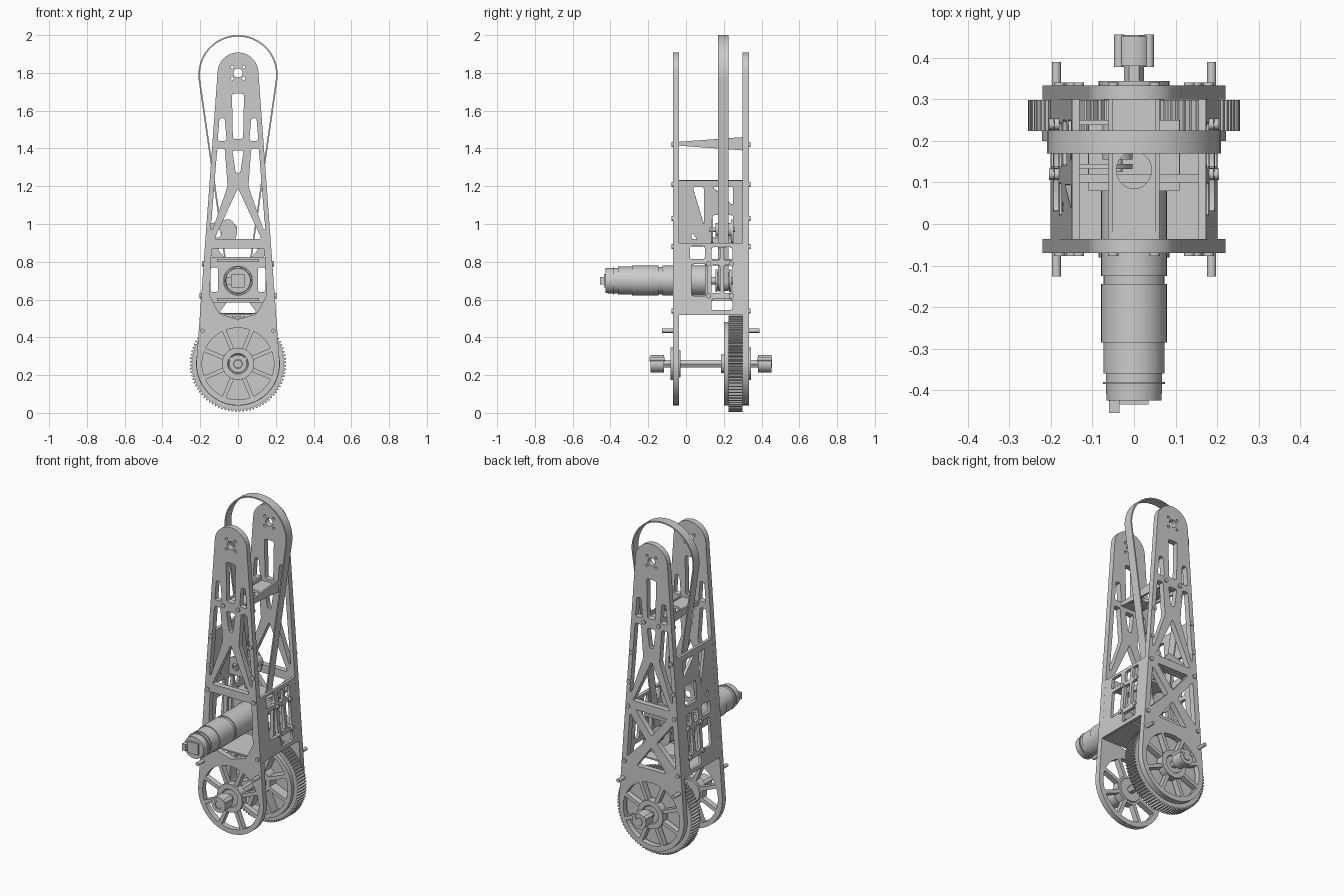
import bpy, bmesh
from math import sin, cos, pi, radians
from mathutils import Matrix, Vector

if "Cube" in bpy.data.objects:
    bpy.data.objects.remove(bpy.data.objects["Cube"])

T = Matrix.Translation
R = Matrix.Rotation


def finish(ob, angle=35):
    bpy.ops.object.select_all(action='DESELECT')
    bpy.context.view_layer.objects.active = ob
    ob.select_set(True)
    if ob.type == 'CURVE':
        bpy.ops.object.convert(target='MESH')
        ob = bpy.context.view_layer.objects.active
    bpy.ops.object.shade_smooth_by_angle(angle=radians(angle))
    return ob


def rounded(pts, r=0.012):
    out = []
    for i, p in enumerate(pts):
        p, a, b = Vector(p), Vector(pts[i - 1]), Vector(pts[(i + 1) % len(pts)])
        a = p + (a - p).normalized() * min(r, 0.4 * (a - p).length)
        b = p + (b - p).normalized() * min(r, 0.4 * (b - p).length)
        out += [a, a * 0.25 + p * 0.5 + b * 0.25, b]
    return out


def arc(cx, cz, r, a0, a1, n):
    return [(cx + r * cos(radians(a0 + (a1 - a0) * i / n)),
             cz + r * sin(radians(a0 + (a1 - a0) * i / n))) for i in range(n + 1)]


def circle(cx, cz, r, n=24):
    return arc(cx, cz, r, 0, 360, n)[:-1]


def rect(a0, b0, a1, b1):
    return [(a0, b0), (a1, b0), (a1, b1), (a0, b1)]


def sectors(cz, r0, r1, count, gap):
    step = 360 / count
    res = []
    for k in range(count):
        m, h = 90 + k * step, step / 2
        g0, g1 = gap / r0 * 28.6, gap / r1 * 28.6
        res.append(arc(0, cz, r1, m - h + g1, m + h - g1, 8) +
                   arc(0, cz, r0, m + h - g0, m - h + g0, 6))
    return res


def flat(name, outer, holes, t, matrix):
    """Filled 2D profile with holes, extruded to thickness t."""
    cu = bpy.data.curves.new(name, 'CURVE')
    cu.dimensions, cu.fill_mode, cu.extrude = '2D', 'BOTH', t / 2
    for loop in [outer] + holes:
        s = cu.splines.new('POLY')
        s.points.add(len(loop) - 1)
        for p, q in zip(s.points, loop):
            p.co = (q[0], q[1], 0, 1)
        s.use_cyclic_u = True
    ob = bpy.data.objects.new(name, cu)
    bpy.context.collection.objects.link(ob)
    ob = finish(ob)
    ob.data.transform(matrix)
    return ob


def xz(y0, y1):
    return T((0, (y0 + y1) / 2, 0)) @ R(pi / 2, 4, 'X')


def yz(x, tilt=0):
    return T((x, 0, 0)) @ R(tilt, 4, 'Y') @ R(pi / 2, 4, 'Z') @ R(pi / 2, 4, 'X')


def lathe(name, x, z, prof, n=40):
    """Solid turned about a y-parallel axis; prof is (y, radius) steps."""
    bm = bmesh.new()
    rings = [[bm.verts.new((x + r * cos(2 * pi * i / n), y, z + r * sin(2 * pi * i / n)))
              for i in range(n)] for y, r in prof]
    for a, b in zip(rings, rings[1:]):
        for i in range(n):
            bm.faces.new((a[i], a[(i + 1) % n], b[(i + 1) % n], b[i]))
    bm.faces.new(rings[0])
    bm.faces.new(rings[-1])
    bmesh.ops.recalc_face_normals(bm, faces=bm.faces)
    me = bpy.data.meshes.new(name)
    bm.to_mesh(me)
    bm.free()
    ob = bpy.data.objects.new(name, me)
    bpy.context.collection.objects.link(ob)
    return finish(ob)


def cyl(name, x, z, r, y0, y1, n=32):
    return lathe(name, x, z, [(y0, r), (y1, r)], n)


def box(name, x0, x1, y0, y1, z0, z1):
    return flat(name, rect(x0, z0, x1, z1), [], y1 - y0, xz(y0, y1))


def mirror(p):
    return [(-x, z) for x, z in p]


def capsule(z0, r0, z1, r1):
    a = math_angle(z0, r0, z1, r1)
    return arc(0, z1, r1, a, 180 - a, 32) + arc(0, z0, r0, 180 - a, 360 + a, 64)


def math_angle(z0, r0, z1, r1):
    from math import asin, degrees
    return degrees(asin((r0 - r1) / (z1 - z0)))


# Side plates with lightening windows
side_holes = [[(0.06, 1.44), (0.108, 1.44), (0.098, 1.56), (0.07, 1.56)],
              [(0.07, 1.40), (0.11, 1.40), (0.128, 1.17), (0.145, 0.97), (0.135, 0.97), (0.055, 1.2)]]
mid_holes = [[(-0.027, 1.45), (0.027, 1.45), (0.032, 1.69), (-0.032, 1.69)],
             [(-0.03, 1.39), (0.03, 1.39), (0.012, 1.27), (-0.012, 1.27)],
             [(0, 1.19), (0.125, 0.92), (-0.125, 0.92)]]
window = [[(-0.14, 0.87), (0.14, 0.87), (0.15, 0.62), (0.10, 0.525), (0, 0.495), (-0.10, 0.525), (-0.15, 0.62)]]
brace = [(0.145, 0.84), (0.035, 0.70), (0.165, 0.57)]
braces = [brace, mirror(brace), [(-0.11, 0.87), (0.11, 0.87), (0, 0.735)],
          [(0, 0.665), (0.10, 0.53), (-0.10, 0.53)]]
common = side_holes + [mirror(h) for h in side_holes] + mid_holes
bolts = [circle(0, 1.8, 0.024)] + [circle(0.03 * a, 1.8 + 0.03 * b, 0.008, 12) for a in (-1, 1) for b in (-1, 1)]
outline = capsule(0.26, 0.22, 1.8, 0.108)
for name, extra, y0, y1 in (("front_plate", window, -0.07, -0.036), ("back_plate", braces, 0.30, 0.334)):
    flat(name, outline, [rounded(h) for h in common + extra] + bolts + sectors(0.26, 0.085, 0.19, 8, 0.022),
         y1 - y0, xz(y0, y1))

# Bolt heads, stop pins and bearings on both plates
for s, y in ((-1, -0.07), (1, 0.334)):
    for x, z in ((0.155, 0.88), (0.133, 1.21), (0.15, 1.03), (0.18, 0.54), (0.05, 1.42)):
        for m in (-1, 1):
            cyl("bolt_head", m * x, z, 0.013, y - 0.01 * s, y + 0.007 * s, 12)
    for m in (-1, 1):
        cyl("stop_pin", m * 0.187, 0.435, 0.011, y - 0.03 * s, y + 0.056 * s, 16)
    lathe("bearing", 0, 0.26, [(y - 0.04 * s, 0.07), (y - 0.01 * s, 0.085), (y + 0.011 * s, 0.085),
                               (y + 0.011 * s, 0.055), (y + 0.004 * s, 0.05)])
    c = y + s * 0.083
    flat("shaft_collar", circle(0, 0.26, 0.046, 32), [circle(0, 0.26, 0.026, 6)], 0.072, xz(c - 0.036, c + 0.036))
    for m in (-1, 1):
        cyl("collar_screw", m * 0.036, 0.285, 0.012, c - 0.039, c + 0.039, 12)
cyl("hex_shaft", 0, 0.26, 0.024, -0.185, 0.455, 6)

# Large toothed wheel
teeth = []
for k in range(84):
    for f, r in ((0, 0.242), (0.25, 0.255), (0.6, 0.255), (0.8, 0.242)):
        a = 2 * pi * (k + f) / 84
        teeth.append((r * cos(a), 0.26 + r * sin(a)))
flat("wheel_rim", teeth, [circle(0, 0.26, 0.205, 64)], 0.075, xz(0.224, 0.299))
cyl("wheel_web", 0, 0.26, 0.21, 0.262, 0.284, 64)
flat("wheel_flange", circle(0, 0.26, 0.222, 64), sectors(0.26, 0.075, 0.195, 8, 0.022), 0.025, xz(0.2, 0.225))
flat("wheel_spokes", circle(0, 0.26, 0.21, 64), sectors(0.26, 0.075, 0.195, 8, 0.022), 0.04, xz(0.224, 0.264))
cyl("wheel_hub", 0, 0.26, 0.05, 0.185, 0.3)

# Belt loop down to the motor pulley
flat("belt", capsule(0.70, 0.055, 1.79, 0.21), [capsule(0.70, 0.047, 1.79, 0.202)], 0.055, xz(0.17, 0.225))
lathe("motor_pulley", 0, 0.70, [(0.155, 0.06), (0.168, 0.06), (0.168, 0.046), (0.228, 0.046), (0.228, 0.06), (0.24, 0.06)])

# Slanted side panels joining the plates
low_holes = [rect(0.02, 0.815, 0.10, 0.885), rect(0.03, 0.62, 0.11, 0.79), rect(0.135, 0.81, 0.18, 0.88),
             rect(0.20, 0.81, 0.245, 0.88), rect(0.135, 0.635, 0.18, 0.785), rect(0.20, 0.635, 0.245, 0.785),
             rect(0.135, 0.545, 0.245, 0.605)]
for s in (-1, 1):
    flat("side_panel", rect(-0.036, 0.52, 0.30, 0.90), [rounded(h) for h in low_holes], 0.018,
         yz(s * 0.231, -s * 0.0737))
    for y in (0.12, 0.24):
        for z in (0.62, 0.79):
            x = s * (0.24 - 0.0737 * z)
            flat("panel_screw", circle(y, z, 0.014, 12), [], 0.02, yz(x))
up_holes = [[(0.035, 1.2), (0.095, 1.2), (0.095, 1.0)], [(0.14, 1.2), (0.25, 1.2), (0.25, 1.1)],
            [(0.03, 0.92), (0.03, 0.96), (0.06, 0.92)], rect(0.14, 0.93, 0.25, 1.05)]
flat("upper_left_panel", rect(-0.036, 0.90, 0.30, 1.235), [rounded(h) for h in up_holes], 0.018, yz(-0.231, 0.0737))
box("floor_plate", -0.19, 0.19, -0.036, 0.20, 0.517, 0.526)

# Tapered upper cross tie
oval = [(0.042 * cos(2 * pi * i / 24), 0.13 + 0.045 * sin(2 * pi * i / 24)) for i in range(24)]
flat("cross_tie", rect(-0.06, -0.04, 0.06, 0.30), [oval], 0.018, T((0, 0, 1.424)))
for s in (-1, 1):
    flat("tie_gusset", [(-0.04, 1.415), (0.30, 1.39), (0.30, 1.46), (-0.04, 1.435)], [], 0.012, yz(s * 0.056))

# Motor with stepped gearbox
lathe("motor", 0, 0.70, [(-0.425, 0.05), (-0.425, 0.066), (-0.385, 0.068), (-0.385, 0.075), (-0.38, 0.075),
                         (-0.38, 0.068), (-0.36, 0.068), (-0.36, 0.074), (-0.285, 0.074), (-0.285, 0.079),
                         (-0.145, 0.079), (-0.145, 0.073), (-0.125, 0.073), (-0.125, 0.079), (0.10, 0.079)], 48)
box("motor_terminal", -0.06, -0.035, -0.455, -0.42, 0.68, 0.72)
box("motor_cap", -0.035, 0.035, -0.435, -0.42, 0.665, 0.735)
cyl("motor_shaft", 0, 0.70, 0.02, 0.09, 0.27, 16)

# Motor mount
flat("mount_plate", rounded(rect(-0.17, 0.585, 0.17, 0.825)), [rounded(rect(s * 0.125 - 0.02, 0.64, s * 0.125 + 0.02, 0.77))
     for s in (-1, 1)], 0.02, xz(0.10, 0.12))
for z in (0.60, 0.808):
    box("mount_shelf", -0.11, 0.11, 0.08, 0.25, z - 0.008, z + 0.008)
for s in (-1, 1):
    box("mount_cheek", s * 0.105 - 0.006, s * 0.105 + 0.006, 0.12, 0.25, 0.60, 0.63)
    box("mount_cheek", s * 0.105 - 0.006, s * 0.105 + 0.006, 0.12, 0.25, 0.78, 0.81)

# Belt tensioner
cyl("tensioner_roller", -0.04, 0.97, 0.036, 0.155, 0.24)
for y in (0.138, 0.245):
    flat("tensioner_bracket", rounded([(-0.165, 0.90), (-0.02, 0.90), (0.0, 0.97), (-0.04, 1.03), (-0.155, 1.0)], 0.02),
         [circle(-0.11, 0.95, 0.022)], 0.012, xz(y - 0.006, y + 0.006))
cyl("tensioner_axle", -0.04, 0.97, 0.012, 0.125, 0.26, 12)
